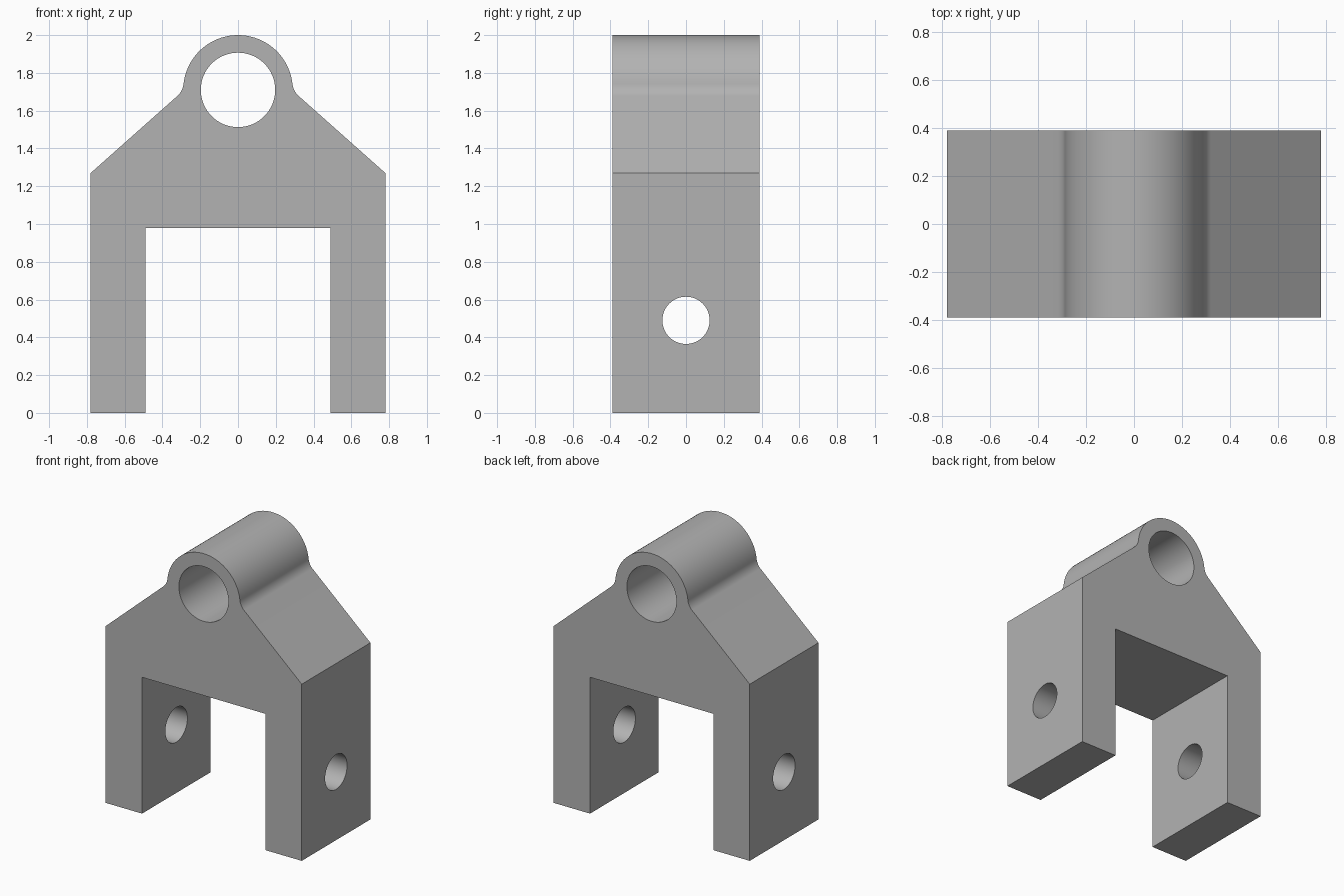
import bpy
import bmesh
from math import atan2, cos, pi, radians, sin, sqrt
from mathutils import Matrix, Vector

cube = bpy.data.objects.get("Cube")
if cube:
    bpy.data.objects.remove(cube, do_unlink=True)

DEPTH = 0.78
HALF_W, SHOULDER_Z = 0.78, 1.27
SLOT_HALF, SLOT_Z = 0.49, 0.98
BOSS_R, BOSS_Z, BORE_R = 0.29, 1.71, 0.197
FILLET_R = 0.1
PIN_R, PIN_Z = 0.125, 0.49

grey = bpy.data.materials.new("plain grey")
grey.use_nodes = True
colour = (0.45, 0.45, 0.45, 1)
grey.diffuse_color = colour
grey.node_tree.nodes["Principled BSDF"].inputs["Base Color"].default_value = colour


def arc(centre, radius, start, end, steps):
    """Points along an arc in the x-z plane."""
    angles = [start + (end - start) * i / steps for i in range(steps + 1)]
    return [centre + radius * Vector((cos(a), sin(a))) for a in angles]


def angle_to(a, b):
    return atan2(b.y - a.y, b.x - a.x)


def half_outline():
    """Right half of the outline, from the slot up to the top of the boss."""
    boss = Vector((0, BOSS_Z))
    shoulder = Vector((HALF_W, SHOULDER_Z))
    # The fillet circle touches both the sloping shoulder and the boss
    down = Vector((0.747, -0.664)).normalized()
    out = Vector((-down.y, down.x))
    rise = FILLET_R - (boss - shoulder).dot(out)
    along = sqrt((BOSS_R + FILLET_R) ** 2 - rise ** 2)
    fillet = boss + out * rise + down * along
    slope_angle = atan2(-out.y, -out.x)
    points = [Vector((SLOT_HALF, SLOT_Z)), Vector((SLOT_HALF, 0)),
              Vector((HALF_W, 0)), shoulder]
    points += arc(fillet, FILLET_R, slope_angle, angle_to(fillet, boss), 12)
    points += arc(boss, BOSS_R, angle_to(boss, fillet), pi / 2, 28)[1:]
    return points


def finish(name, bm):
    bmesh.ops.recalc_face_normals(bm, faces=bm.faces)
    mesh = bpy.data.meshes.new(name)
    bm.to_mesh(mesh)
    bm.free()
    mesh.materials.append(grey)
    obj = bpy.data.objects.new(name, mesh)
    bpy.context.collection.objects.link(obj)
    return obj


def cut_hole(target, name, radius, length, height, axis):
    """Bore a round hole through the target, turned about the given axis."""
    bm = bmesh.new()
    turn = Matrix.Rotation(pi / 2, 4, axis)
    bmesh.ops.create_cone(bm, cap_ends=True, segments=64, radius1=radius,
                          radius2=radius, depth=length,
                          matrix=Matrix.Translation((0, 0, height)) @ turn)
    cutter = finish(name, bm)
    cutter.hide_render = True
    mod = target.modifiers.new(name, "BOOLEAN")
    mod.operation = "DIFFERENCE"
    mod.solver = "EXACT"
    mod.object = cutter
    bpy.ops.object.modifier_apply(modifier=mod.name)
    bpy.data.objects.remove(cutter, do_unlink=True)


# Forked body: mirrored outline extruded front to back
right = half_outline()
outline = right + [Vector((-p.x, p.y)) for p in reversed(right[:-1])]
bm = bmesh.new()
face = bm.faces.new([bm.verts.new((p.x, -DEPTH / 2, p.y)) for p in outline])
grown = bmesh.ops.extrude_face_region(bm, geom=[face], use_keep_orig=True)
moved = [g for g in grown["geom"] if isinstance(g, bmesh.types.BMVert)]
bmesh.ops.translate(bm, verts=moved, vec=(0, DEPTH, 0))
bracket = finish("clevis_bracket", bm)
bpy.context.view_layer.objects.active = bracket
bracket.select_set(True)

# Large bore through the boss, and pin holes through both legs
cut_hole(bracket, "boss_bore", BORE_R, 2, BOSS_Z, "X")
cut_hole(bracket, "pin_holes", PIN_R, 3, PIN_Z, "Y")

bpy.ops.object.shade_smooth_by_angle(angle=radians(30))
